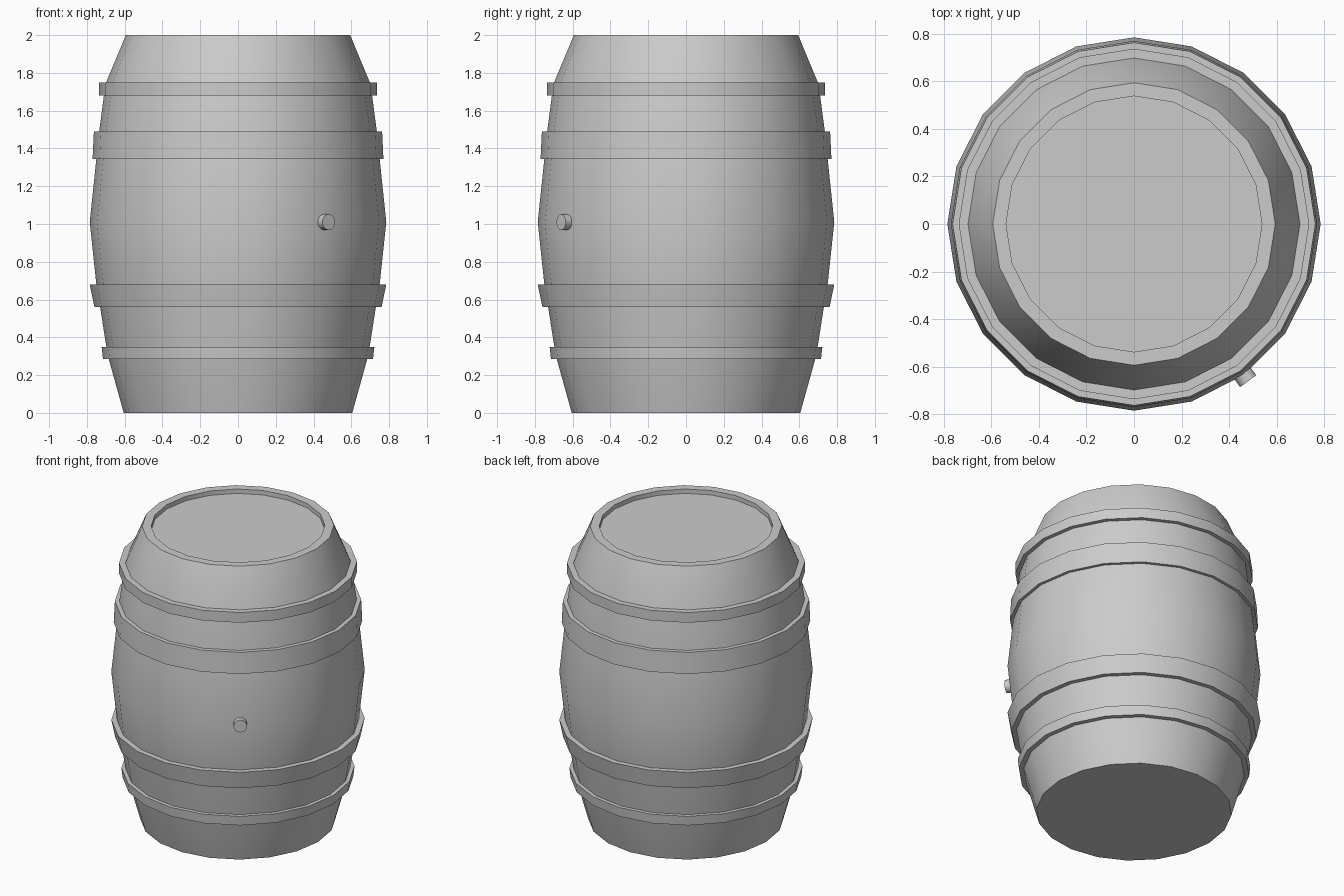
import bpy, bmesh, math
from mathutils import Matrix, Vector

if "Cube" in bpy.data.objects:
    bpy.data.objects.remove(bpy.data.objects["Cube"])

SIDES = 20


def finish(name, bm):
    bmesh.ops.recalc_face_normals(bm, faces=bm.faces)
    mesh = bpy.data.meshes.new(name)
    bm.to_mesh(mesh)
    bm.free()
    obj = bpy.data.objects.new(name, mesh)
    bpy.context.collection.objects.link(obj)
    bpy.ops.object.select_all(action='DESELECT')
    obj.select_set(True)
    bpy.context.view_layer.objects.active = obj
    bpy.ops.object.shade_smooth_by_angle(angle=math.radians(30))
    return obj


def lathe(name, profile, closed):
    """Revolve (radius, z) points; closed profiles make rings, open ones get capped."""
    bm = bmesh.new()
    rings = [[bm.verts.new((r * math.cos(math.tau * i / SIDES),
                            r * math.sin(math.tau * i / SIDES), z))
              for i in range(SIDES)] for r, z in profile]
    pairs = list(zip(rings, rings[1:]))
    if closed:
        pairs.append((rings[-1], rings[0]))
    else:
        bm.faces.new(rings[0])
        bm.faces.new(rings[-1])
    for a, b in pairs:
        for i in range(SIDES):
            j = (i + 1) % SIDES
            bm.faces.new((a[i], a[j], b[j], b[i]))
    return finish(name, bm)


# Bulging wooden body with a recessed lid
STAVES = [(0.605, 0), (0.683, 0.28), (0.697, 0.35), (0.73, 0.56), (0.75, 0.68),
          (0.785, 1.01), (0.75, 1.345), (0.735, 1.49), (0.71, 1.68),
          (0.698, 1.75), (0.594, 2.0)]
lathe("barrel_body", STAVES + [(0.538, 2.0), (0.538, 1.97)], False)

# Hoops: bottom z, top z, inner radii and outer radii at bottom and top
HOOPS = [("bottom_hoop", 0.285, 0.35, 0.67, 0.68, 0.715, 0.722),
         ("lower_hoop", 0.56, 0.68, 0.715, 0.735, 0.76, 0.785),
         ("upper_hoop", 1.345, 1.49, 0.735, 0.72, 0.77, 0.763),
         ("top_hoop", 1.68, 1.75, 0.695, 0.683, 0.737, 0.737)]
for name, z0, z1, in0, in1, out0, out1 in HOOPS:
    lathe(name, [(in0, z0), (out0, z0), (out1, z1), (in1, z1)], True)

# Bung sticking out of the front right side
angle = math.radians(-54)
direction = Vector((math.cos(angle), math.sin(angle), 0))
bm = bmesh.new()
bmesh.ops.create_cone(
    bm, cap_ends=True, segments=16, radius1=0.042, radius2=0.042, depth=0.10,
    matrix=Matrix.Translation(direction * 0.767 + Vector((0, 0, 1.01)))
    @ direction.to_track_quat('Z', 'Y').to_matrix().to_4x4())
finish("bung", bm)
